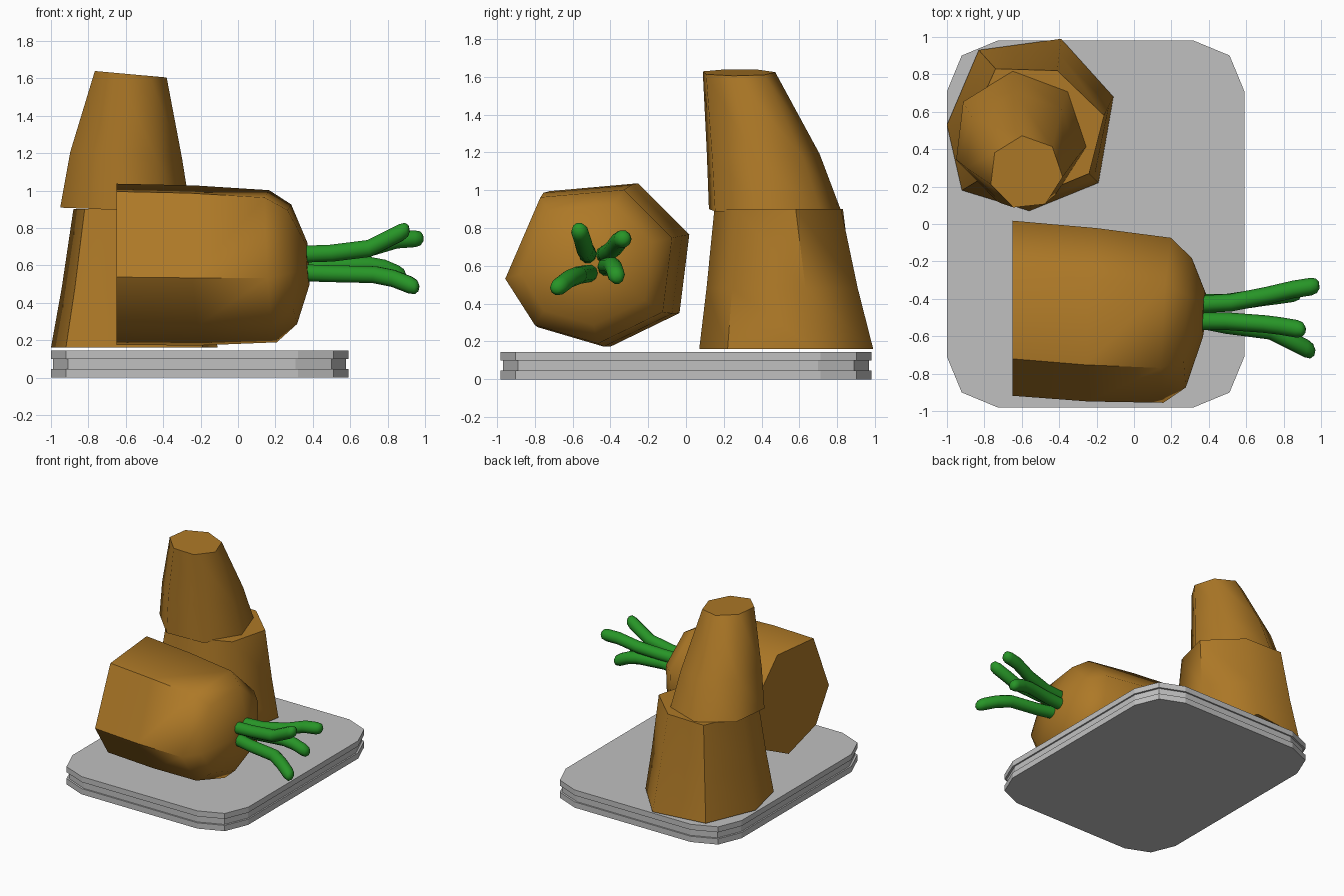
import bpy, bmesh, math
from mathutils import Vector

if "Cube" in bpy.data.objects:
    bpy.data.objects.remove(bpy.data.objects["Cube"])


def material(name, rgb):
    m = bpy.data.materials.new(name)
    m.diffuse_color = (*rgb, 1)
    m.use_nodes = True
    m.node_tree.nodes["Principled BSDF"].inputs["Base Color"].default_value = m.diffuse_color
    return m


BROWN = material("root brown", (0.42, 0.19, 0.02))
GREEN = material("stalk green", (0.02, 0.30, 0.02))
GREY = material("board grey", (0.53, 0.53, 0.53))


def loft(name, rings, mat, angle):
    """Skin a list of equal-length point rings and cap both ends."""
    bm = bmesh.new()
    vs = [[bm.verts.new(Vector(p)) for p in ring] for ring in rings]
    n = len(vs[0])
    for a, b in zip(vs, vs[1:]):
        for i in range(n):
            j = (i + 1) % n
            bm.faces.new((a[i], a[j], b[j], b[i]))
    bm.faces.new(vs[0])
    bm.faces.new(vs[-1])
    bmesh.ops.recalc_face_normals(bm, faces=bm.faces[:])
    me = bpy.data.meshes.new(name)
    bm.to_mesh(me)
    bm.free()
    ob = bpy.data.objects.new(name, me)
    bpy.context.collection.objects.link(ob)
    me.materials.append(mat)
    if angle:
        bpy.ops.object.select_all(action='DESELECT')
        ob.select_set(True)
        bpy.context.view_layer.objects.active = ob
        bpy.ops.object.shade_smooth_by_angle(angle=math.radians(angle))
    return ob


# Chopping board: rounded slab with a groove around its edge
def board_ring(z, inset):
    hx, hy, r = 0.795 - inset, 0.98 - inset, 0.27
    pts = []
    for k, (sx, sy) in enumerate(((1, 1), (-1, 1), (-1, -1), (1, -1))):
        for s in range(3):
            a = math.radians(90 * k + 45 * s)
            pts.append((-0.205 + sx * (hx - r) + r * math.cos(a),
                        sy * (hy - r) + r * math.sin(a), z))
    return pts


loft("chopping_board", [board_ring(z, i) for z, i in (
    (0, 0), (0.047, 0), (0.047, 0.012), (0.1, 0.012), (0.1, 0), (0.145, 0))], GREY, 0)

# Lying root: seven-sided section swept along x (x, centre y, centre z, scale)
SECTION = [(-.46, -.07), (-.27, .37), (.18, .41), (.44, .15), (.39, -.25), (.04, -.42), (-.30, -.32)]


def root_ring(x, cy, cz, s):
    # rings lean slightly, following the tilted axis
    lean = 0 if x < -0.6 else 0.06
    return [(x + lean * s * (v - w), cy + s * v, cz + s * w) for v, w in SECTION]


loft("root_body", [root_ring(*r) for r in (
    (-0.65, -0.44, 0.61, 1.04), (-0.22, -0.475, 0.605, 1.03), (0.18, -0.505, 0.60, 0.98),
    (0.295, -0.52, 0.61, 0.77), (0.375, -0.48, 0.61, 0.27))], BROWN, 55)

# Standing root pieces: lower stump
BASE = [(-1, .53), (-.83, .93), (-.39, .99), (-.11, .68), (-.19, .22), (-.56, .07), (-.92, .18)]
TOP = [(-.88, .52), (-.74, .83), (-.41, .82), (-.16, .58), (-.24, .27), (-.53, .15), (-.82, .24)]


def blend(t, z):
    return [(a[0] + (b[0] - a[0]) * t, a[1] + (b[1] - a[1]) * t, z) for a, b in zip(BASE, TOP)]


loft("lower_root_piece", [blend(0, 0.16), blend(0.48, 0.48), blend(1, 0.90)], BROWN, 55)


# Standing root pieces: leaning upper piece
def piece_ring(cx, cy, r, z, tilt):
    pts = []
    for i in range(7):
        a = math.radians(96 - i * 360 / 7)
        x, y = r * math.cos(a), r * math.sin(a)
        pts.append((cx + x, cy + y, z - tilt * x))
    return pts


loft("upper_root_piece", [piece_ring(*r) for r in (
    (-0.61, 0.46, 0.36, 0.895, 0.04), (-0.605, 0.40, 0.308, 1.19, 0.06),
    (-0.578, 0.275, 0.198, 1.622, 0.09))], BROWN, 55)


# Stalks: round tubes along x with blunt rounded tips
def stalk(name, path):
    rings = []
    (x, y, z), (px, py, pz) = path[-1], path[-2]
    k = 1 / (x - px)
    dy, dz = (y - py) * k, (z - pz) * k
    stations = [(*p, 0.047) for p in path]
    stations += [(x + d, y + dy * d, z + dz * d, r) for d, r in ((0.03, 0.039), (0.045, 0.018))]
    for cx, cy, cz, r in stations:
        rings.append([(cx - r * (0.4 * dy * math.cos(a) + 0.4 * dz * math.sin(a)),
                       cy + r * math.cos(a), cz + r * math.sin(a))
                      for a in (math.tau * i / 10 for i in range(10))])
    loft(name, rings, GREEN, 70)


stalk("stalk_top", [(.35, -.52, .66), (.5, -.52, .665), (.7, -.535, .69), (.78, -.545, .73), (.87, -.56, .775)])
stalk("stalk_back", [(.35, -.43, .66), (.52, -.42, .665), (.7, -.385, .69), (.85, -.35, .735), (.945, -.335, .742)])
stalk("stalk_middle", [(.35, -.42, .59), (.5, -.42, .60), (.7, -.39, .60), (.78, -.38, .585), (.85, -.37, .555)])
stalk("stalk_low", [(.35, -.51, .56), (.5, -.54, .555), (.73, -.57, .55), (.83, -.62, .53), (.92, -.665, .495)])
